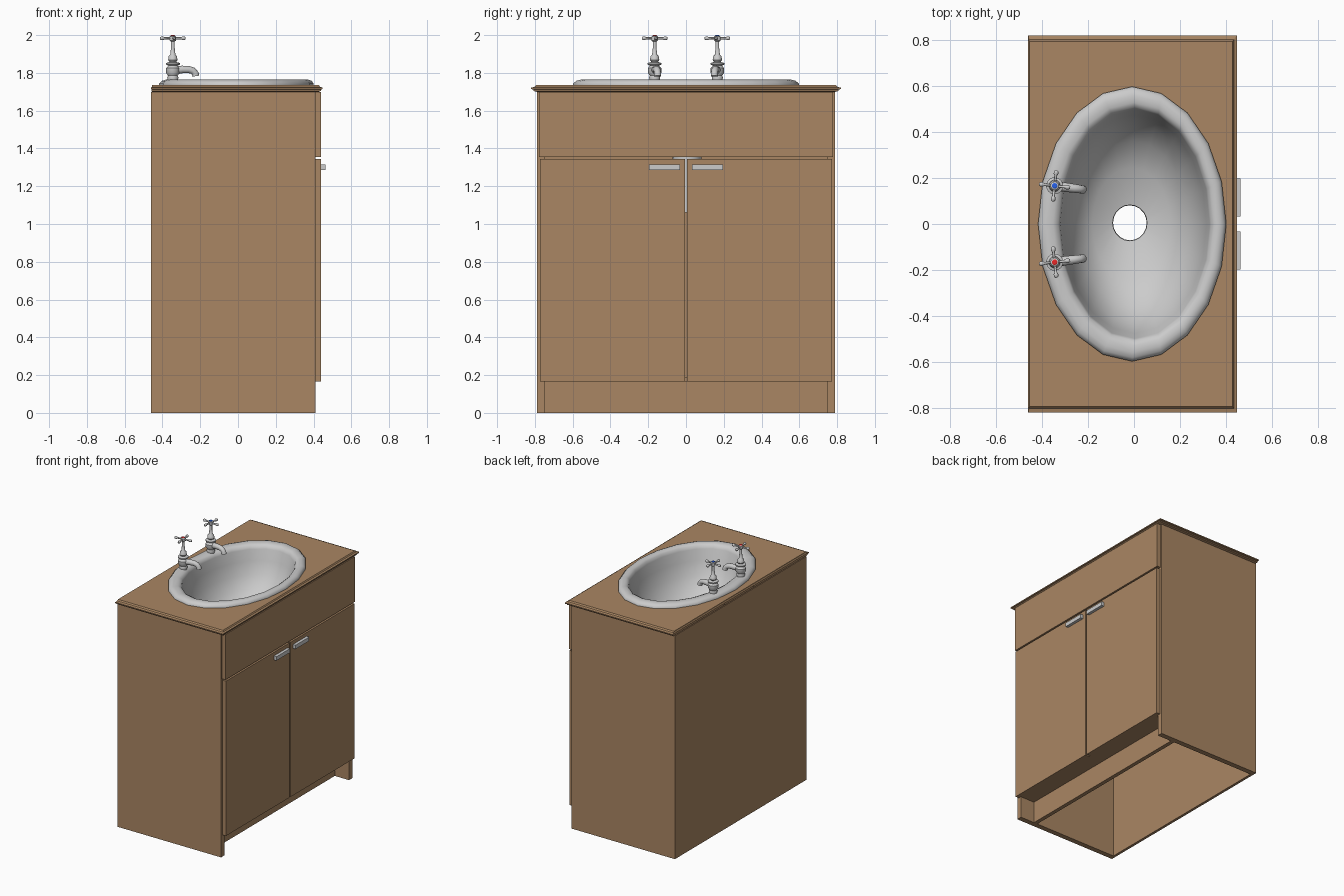
import bpy, bmesh, math
from mathutils import Matrix, Vector

if "Cube" in bpy.data.objects:
    bpy.data.objects.remove(bpy.data.objects["Cube"])


def material(name, rgb):
    m = bpy.data.materials.new(name)
    m.diffuse_color = (*rgb, 1)
    m.use_nodes = True
    m.node_tree.nodes["Principled BSDF"].inputs["Base Color"].default_value = m.diffuse_color
    return m


WOOD = material("wood", (0.40, 0.24, 0.125))
RED = material("red", (0.8, 0.02, 0.02))
BLUE = material("blue", (0.02, 0.12, 0.8))


def finish(name, bm, mat=None, smooth=None):
    bmesh.ops.recalc_face_normals(bm, faces=bm.faces)
    me = bpy.data.meshes.new(name)
    bm.to_mesh(me)
    bm.free()
    ob = bpy.data.objects.new(name, me)
    bpy.context.collection.objects.link(ob)
    if mat:
        me.materials.append(mat)
    if smooth:
        bpy.ops.object.select_all(action='DESELECT')
        ob.select_set(True)
        bpy.context.view_layer.objects.active = ob
        bpy.ops.object.shade_smooth_by_angle(angle=math.radians(smooth))
    return ob


def box(name, x, y, z, mat=WOOD):
    bm = bmesh.new()
    bmesh.ops.create_cube(bm, size=1)
    for v in bm.verts:
        v.co = [lo + (c + 0.5) * (hi - lo) for c, (lo, hi) in zip(v.co, (x, y, z))]
    return finish(name, bm, mat)


def skin(bm, rings, cap=True):
    """Join a list of closed point rings into a surface."""
    loops = [[bm.verts.new(p) for p in r] for r in rings]
    for a, b in zip(loops, loops[1:]):
        for i in range(len(a)):
            j = (i + 1) % len(a)
            bm.faces.new((a[i], a[j], b[j], b[i]))
    if cap:
        bm.faces.new(loops[0][::-1])
        bm.faces.new(loops[-1])


def ellipse(cx, cy, a, b, z, n):
    # vertices start on the long (y) axis
    return [Vector((cx + a * math.sin(t), cy + b * math.cos(t), z))
            for t in (2 * math.pi * i / n for i in range(n))]


def lathe(bm, profile, mat=Matrix(), n=12):
    skin(bm, [[mat @ p for p in ellipse(0, 0, r, r, z, n)] for r, z in profile])


# Cabinet carcass: open underneath and hollow
for s, side in ((-1, "left"), (1, "right")):
    box(side + "_side_panel", (-0.46, 0.41), sorted((s * 0.75, s * 0.79)), (0, 1.70))
    box(side + "_door", (0.41, 0.44), sorted((s * 0.006, s * 0.773)), (0.165, 1.343))
    box(side + "_handle", (0.44, 0.462), sorted((s * 0.033, s * 0.197)), (1.285, 1.315), None)
box("back_panel", (-0.46, -0.44), (-0.75, 0.75), (0, 1.70))
box("plinth", (0.26, 0.29), (-0.75, 0.75), (0, 0.165))
box("front_bottom_rail", (0.26, 0.41), (-0.75, 0.75), (0.165, 0.19))
box("drawer_front", (0.41, 0.44), (-0.778, 0.778), (1.355, 1.70))

# Worktop with stepped moulded edge and an oval cutout
bm = bmesh.new()
edge = [(0.028, 1.700), (0.012, 1.704), (0.012, 1.712), (0.0, 1.714),
        (0.0, 1.722), (0.018, 1.726), (0.026, 1.735)]
rings = []
for d, z in edge:
    x0, x1, y = -0.46 + d * 0.2, 0.447 - d * 0.7, 0.82 - d
    rings.append([(x0, -y, z), (x1, -y, z), (x1, y, z), (x0, y, z)])
skin(bm, rings)
top = finish("worktop", bm, WOOD)
bm = bmesh.new()
skin(bm, [ellipse(-0.005, 0, 0.37, 0.55, z, 20) for z in (1.6, 1.8)])
cutter = finish("cutout_helper", bm)
cutter.hide_render = True
mod = top.modifiers.new("cutout", 'BOOLEAN')
mod.operation = 'DIFFERENCE'
mod.object = cutter
bpy.context.view_layer.objects.active = top
bpy.ops.object.modifier_apply(modifier=mod.name)
bpy.data.objects.remove(cutter)

# Oval basin: rim, bowl and open drain tube
profile = [(-0.008, 0.409, 0.597, 1.733), (-0.008, 0.409, 0.597, 1.744),
           (-0.007, 0.396, 0.580, 1.758), (-0.005, 0.378, 0.558, 1.764),
           (0.0, 0.352, 0.528, 1.762), (0.004, 0.333, 0.508, 1.752),
           (0.004, 0.325, 0.498, 1.730), (0.003, 0.312, 0.475, 1.65),
           (0.0, 0.285, 0.435, 1.56), (-0.005, 0.240, 0.360, 1.47),
           (-0.012, 0.170, 0.245, 1.405), (-0.018, 0.075, 0.078, 1.37),
           (-0.018, 0.073, 0.076, 1.345), (-0.018, 0.073, 0.076, 1.06)]
bm = bmesh.new()
skin(bm, [ellipse(cx, 0.005 if a < 0.1 else 0, a, b, z, 20) for cx, a, b, z in profile], cap=False)
finish("basin", bm, smooth=50)

# Taps: turned body, spout, cross handle and coloured button
body = [(0.026, 1.755), (0.030, 1.775), (0.026, 1.785), (0.036, 1.80), (0.036, 1.825),
        (0.024, 1.838), (0.037, 1.844), (0.037, 1.852), (0.018, 1.858), (0.025, 1.868),
        (0.022, 1.888), (0.014, 1.896), (0.010, 1.93), (0.010, 1.965), (0.018, 1.972),
        (0.018, 1.992), (0.012, 1.996)]
arm = [(0.006, 0.0), (0.006, 0.045), (0.010, 0.052), (0.010, 0.062), (0.005, 0.068)]
path = [(0.0, 1.812, 0.022), (0.05, 1.818, 0.020), (0.085, 1.818, 0.019),
        (0.108, 1.811, 0.018), (0.120, 1.797, 0.018), (0.122, 1.783, 0.019)]
for s, side, colour in ((-1, "hot", RED), (1, "cold", BLUE)):
    place = Matrix.Translation((-0.345, s * 0.166, 0)) @ Matrix.Rotation(-s * 0.13, 4, 'Z')
    bm = bmesh.new()
    lathe(bm, body, place, 16)
    finish(side + "_tap_body", bm, smooth=40)

    bm = bmesh.new()
    rings = []
    for i, (x, z, r) in enumerate(path):
        a, b = path[max(i - 1, 0)], path[min(i + 1, len(path) - 1)]
        tilt = math.atan2(b[0] - a[0], b[1] - a[1])
        m = place @ Matrix.Translation((x, 0, z)) @ Matrix.Rotation(tilt, 4, 'Y')
        rings.append([m @ p for p in ellipse(0, 0, r, r, 0, 12)])
    skin(bm, rings)
    finish(side + "_tap_spout", bm, smooth=50)

    bm = bmesh.new()
    for k in range(4):
        turn = Matrix.Rotation(k * math.pi / 2 + s * 0.02, 4, 'Z')
        lathe(bm, arm, place @ Matrix.Translation((0, 0, 1.983)) @ turn
              @ Matrix.Rotation(math.pi / 2, 4, 'Y'), 8)
    finish(side + "_tap_cross_handle", bm, smooth=40)

    bm = bmesh.new()
    lathe(bm, [(0.012, 1.994), (0.012, 1.998), (0.008, 2.0)], place, 12)
    finish(side + "_tap_button", bm, colour)
